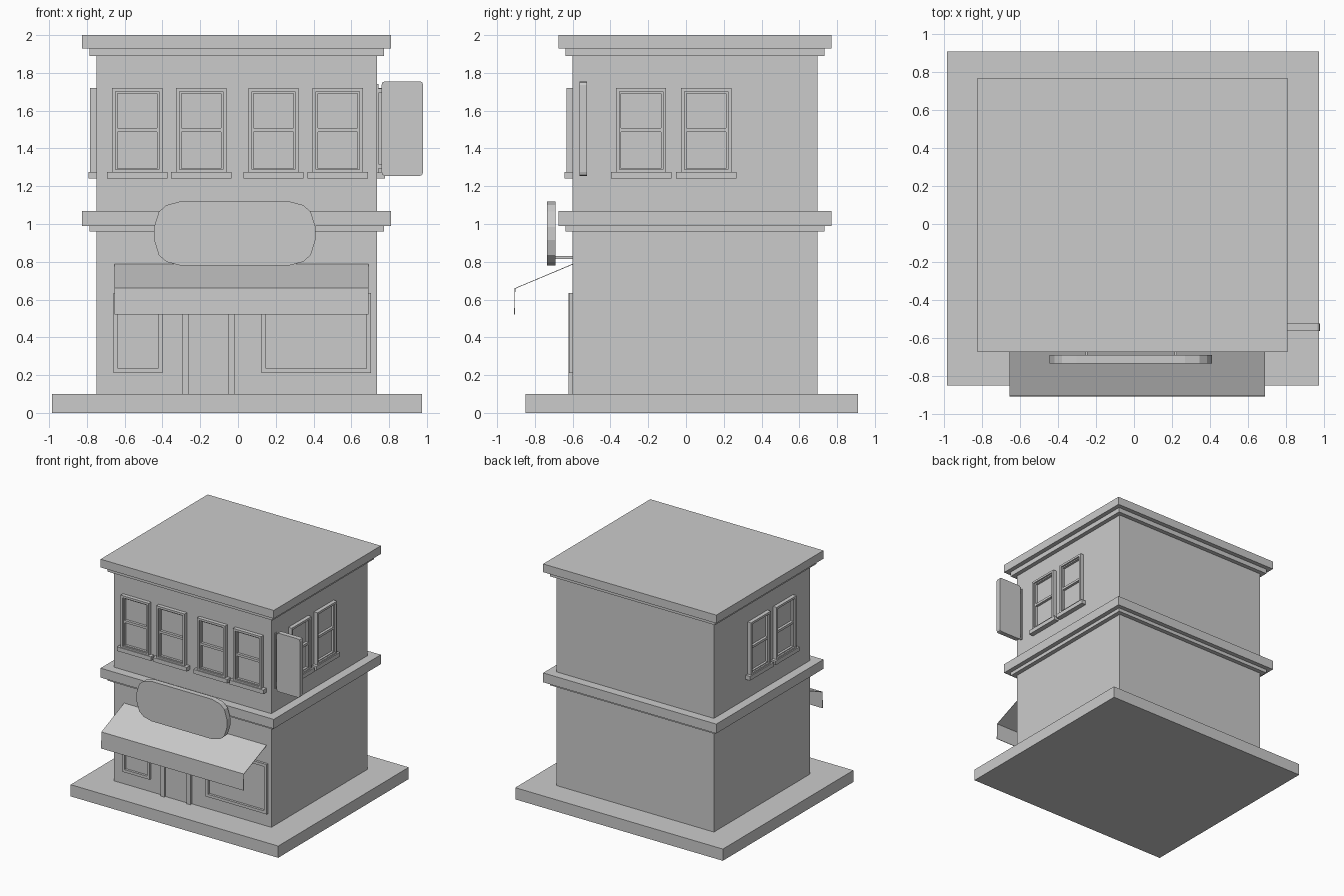
import bpy
import bmesh
from math import pi
from mathutils import Matrix, Vector

cube = bpy.data.objects.get("Cube")
if cube:
    bpy.data.objects.remove(cube, do_unlink=True)

grey = bpy.data.materials.new("plain grey")
grey.use_nodes = True
COLOUR = (0.6, 0.6, 0.6, 1)
grey.diffuse_color = COLOUR
grey.node_tree.nodes["Principled BSDF"].inputs["Base Color"].default_value = COLOUR


def finish(name, bm, matrix=None):
    bmesh.ops.recalc_face_normals(bm, faces=bm.faces)
    mesh = bpy.data.meshes.new(name)
    bm.to_mesh(mesh)
    bm.free()
    mesh.materials.append(grey)
    obj = bpy.data.objects.new(name, mesh)
    if matrix:
        obj.matrix_world = matrix
    bpy.context.scene.collection.objects.link(obj)
    return obj


def add_box(bm, x, y, z):
    """Box from its (low, high) range on each axis."""
    size = Vector((x[1] - x[0], y[1] - y[0], z[1] - z[0]))
    mid = Vector((x[0] + x[1], y[0] + y[1], z[0] + z[1])) / 2
    bmesh.ops.create_cube(bm, size=1, matrix=Matrix.Translation(mid) @ Matrix.Diagonal(size).to_4x4())


def box(name, x, y, z):
    bm = bmesh.new()
    add_box(bm, x, y, z)
    return finish(name, bm)


def add_frame(bm, x, z, width, depth):
    """Rectangular surround standing out from the wall plane y = 0."""
    y = (-depth, 0.01)
    inner = (z[0] + width, z[1] - width)
    add_box(bm, (x[0], x[0] + width), y, inner)
    add_box(bm, (x[1] - width, x[1]), y, inner)
    add_box(bm, x, y, (z[0], inner[0]))
    add_box(bm, x, y, (inner[1], z[1]))


def slab(name, outline, y):
    """Board with an x-z outline, spanning the y range."""
    bm = bmesh.new()
    face = bm.faces.new([bm.verts.new((px, y[0], pz)) for px, pz in outline])
    out = bmesh.ops.extrude_face_region(bm, geom=[face], use_keep_orig=True)
    verts = [v for v in out["geom"] if isinstance(v, bmesh.types.BMVert)]
    bmesh.ops.translate(bm, verts=verts, vec=(0, y[1] - y[0], 0))
    return finish(name, bm)


def mirrored(corner, cx, cz):
    """Complete a top-right corner profile into a closed outline."""
    half = corner + [(x, 2 * cz - z) for x, z in reversed(corner)]
    return half + [(2 * cx - x, z) for x, z in reversed(half)]


# Pavement, walls and the two stepped cornices
WALL_X, WALL_Y = (-0.75, 0.735), (-0.6, 0.695)
box("pavement", (-0.985, 0.975), (-0.85, 0.91), (0, 0.1))
box("walls", WALL_X, WALL_Y, (0.1, 1.95))
for name, top, split, low in (("middle", 1.07, 0.99, 0.96), ("roof", 2.0, 1.93, 1.89)):
    for part, out, z in (("cornice", 0.075, (split, top)), ("cornice_step", 0.037, (low, split))):
        box(f"{name}_{part}", (WALL_X[0] - out, WALL_X[1] + out),
            (WALL_Y[0] - out, WALL_Y[1] + out), z)


# Sash windows: surround, stepped sash, meeting rail and sill
def sash_window(name, matrix):
    bm = bmesh.new()
    add_frame(bm, (-0.133, 0.133), (1.27, 1.72), 0.018, 0.033)
    add_frame(bm, (-0.115, 0.115), (1.285, 1.702), 0.01, 0.02)
    add_box(bm, (-0.107, 0.107), (-0.022, 0.01), (1.488, 1.508))
    add_box(bm, (-0.16, 0.16), (-0.042, 0.01), (1.24, 1.275))
    finish(name, bm, matrix)


for i, x in enumerate((-0.533, -0.195, 0.188, 0.528)):
    sash_window(f"front_window_{i + 1}", Matrix.Translation((x, WALL_Y[0], 0)))
for i, y in enumerate((-0.238, 0.107)):
    for side, x, turn in (("left", WALL_X[1], pi / 2), ("right", WALL_X[0], -pi / 2)):
        sash_window(f"{side}_window_{i + 1}",
                    Matrix.Translation((x, y, 0)) @ Matrix.Rotation(turn, 4, "Z"))

# Shop windows and door
front = Matrix.Translation((0, WALL_Y[0], 0))
for name, x in (("small_shop_window", (-0.66, -0.4)), ("large_shop_window", (0.125, 0.705))):
    bm = bmesh.new()
    add_frame(bm, x, (0.21, 0.635), 0.024, 0.02)
    finish(name, bm, front)
bm = bmesh.new()
for x in ((-0.295, -0.26), (-0.05, -0.015)):
    add_box(bm, x, (-0.022, 0.01), (0.1, 0.6))
add_box(bm, (-0.295, -0.015), (-0.022, 0.01), (0.6, 0.635))
finish("door_frame", bm, front)
box("door", (-0.26, -0.05), (-0.607, -0.595), (0.1, 0.6))

# Awning: thin sloping sheet with a hanging valance
bm = bmesh.new()
rows = [[bm.verts.new((x, y, z)) for x in (-0.655, 0.69)]
        for y, z in ((-0.598, 0.79), (-0.907, 0.66), (-0.91, 0.52))]
for a, b in zip(rows, rows[1:]):
    bm.faces.new((a[0], b[0], b[1], a[1]))
awning = finish("awning", bm)
thick = awning.modifiers.new("thickness", "SOLIDIFY")
thick.thickness = 0.004

# Shop sign with rounded ends, held by two rods
corner = [(0.27, 1.12), (0.345, 1.1), (0.385, 1.065), (0.41, 0.985)]
slab("shop_sign", mirrored(corner, -0.017, 0.95), (-0.735, -0.69))
for i, x in enumerate((-0.25, 0.22)):
    box(f"sign_rod_{i + 1}", (x - 0.006, x + 0.006), (-0.7, -0.59), (0.815, 0.83))

# Blade sign on the left wall with its bracket
corner = [(0.963, 1.755), (0.975, 1.75), (0.98, 1.735)]
slab("blade_sign", mirrored(corner, 0.87, 1.505), (-0.565, -0.525))
for i, z in enumerate((1.305, 1.705)):
    box(f"blade_sign_bracket_{i + 1}", (0.73, 0.77), (-0.552, -0.538), (z - 0.012, z + 0.012))
box("blade_sign_plate", (0.73, 0.743), (-0.556, -0.534), (1.27, 1.74))
